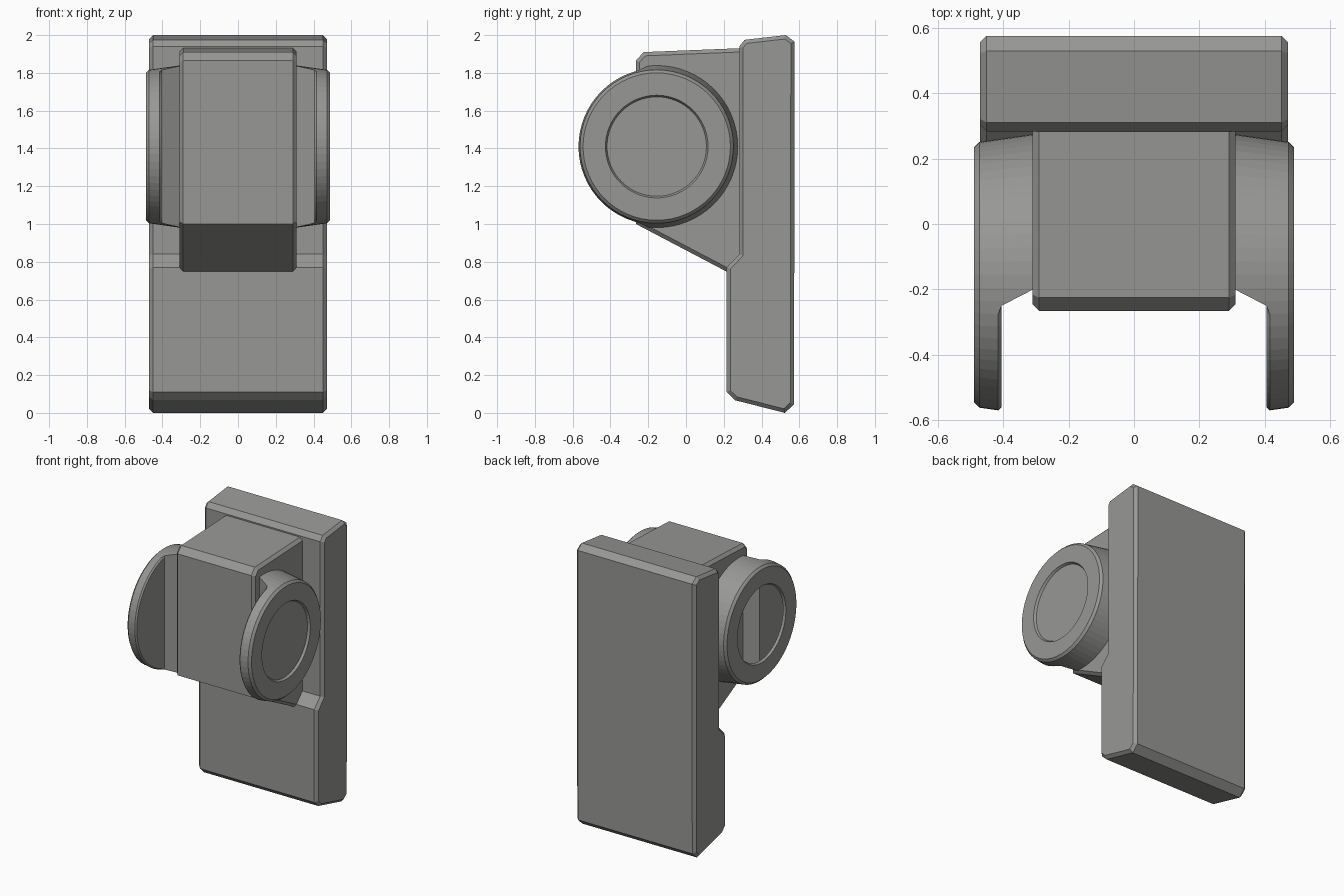
import bpy, bmesh, math
from mathutils import Vector, Matrix

if "Cube" in bpy.data.objects:
    bpy.data.objects.remove(bpy.data.objects["Cube"], do_unlink=True)

grey = bpy.data.materials.new("warm_grey")
grey.use_nodes = True
colour = (0.31, 0.31, 0.30, 1)
grey.diffuse_color = colour
grey.node_tree.nodes["Principled BSDF"].inputs["Base Color"].default_value = colour

AXIS_Y, AXIS_Z = -0.155, 1.41   # centre of the side drums
RIM_X = 0.405                   # inner face of the drum's free rim


def finish(name, bm):
    bmesh.ops.recalc_face_normals(bm, faces=bm.faces)
    mesh = bpy.data.meshes.new(name)
    bm.to_mesh(mesh)
    bm.free()
    mesh.materials.append(grey)
    obj = bpy.data.objects.new(name, mesh)
    bpy.context.scene.collection.objects.link(obj)
    return obj


def prism(name, points, offset, bevel=0.0):
    """Extrude a closed outline along offset, optionally chamfering both end caps."""
    bm = bmesh.new()
    face = bm.faces.new([bm.verts.new(p) for p in points])
    ext = bmesh.ops.extrude_face_region(bm, geom=[face], use_keep_orig=True)
    bmesh.ops.translate(bm, vec=offset,
                        verts=[g for g in ext["geom"] if isinstance(g, bmesh.types.BMVert)])
    bmesh.ops.recalc_face_normals(bm, faces=bm.faces)
    if bevel:
        axis = Vector(offset).normalized()
        caps = [f for f in bm.faces if abs(f.normal.dot(axis)) > 0.99]
        edges = list({e for f in caps for e in f.edges})
        bmesh.ops.bevel(bm, geom=edges, offset=bevel, segments=1,
                        affect='EDGES', profile=0.5)
    return finish(name, bm)


def side_prism(name, outline, half_width, bevel):
    pts = [(-half_width, y, z) for y, z in outline]
    return prism(name, pts, (2 * half_width, 0, 0), bevel)


# Back plate with a stepped front
side_prism("back_plate", [
    (0.215, 0.11), (0.26, 0.067), (0.523, 0.0), (0.572, 0.045), (0.575, 1.965),
    (0.528, 2.0), (0.31, 1.975), (0.282, 1.94), (0.282, 0.84), (0.215, 0.77)], 0.47, 0.02)

# Central housing with a sloping underside
side_prism("housing", [
    (-0.265, 1.0), (0.215, 0.748), (0.32, 0.70), (0.32, 1.932),
    (-0.225, 1.91), (-0.265, 1.865)], 0.31, 0.02)

# Wedge that trims the front of the drum, leaving only its outer rim
cutter = prism("drum_cutter", [
    (0.25, -0.17, 0.8), (RIM_X, -0.25, 0.8), (RIM_X, -0.8, 0.8), (0.25, -0.8, 0.8)], (0, 0, 1.2))
cutter.hide_render = True


def drum(name, side):
    # Tapered drum with a shallow round recess, lathed about the x axis
    profile = [(0.29, 0), (0.29, 0.432), (0.472, 0.406), (0.488, 0.39),
               (0.488, 0.272), (0.472, 0.263), (0.472, 0)]
    bm = bmesh.new()
    verts = [bm.verts.new((x, AXIS_Y, AXIS_Z + r)) for x, r in profile]
    edges = [bm.edges.new(pair) for pair in zip(verts, verts[1:])]
    bmesh.ops.spin(bm, geom=verts + edges, cent=(0, AXIS_Y, AXIS_Z), axis=(1, 0, 0),
                   angle=math.tau, steps=64, use_merge=False, use_duplicate=False)
    bmesh.ops.remove_doubles(bm, verts=bm.verts, dist=1e-4)
    obj = finish(name, bm)

    mod = obj.modifiers.new("trim", 'BOOLEAN')
    mod.operation, mod.solver, mod.object = 'DIFFERENCE', 'EXACT', cutter
    bpy.context.view_layer.update()
    evaluated = obj.evaluated_get(bpy.context.evaluated_depsgraph_get())
    bm = bmesh.new()
    bm.from_mesh(evaluated.to_mesh())
    evaluated.to_mesh_clear()
    obj.modifiers.clear()

    # Chamfer the curved inner edge of the rim
    rim = [e for e in bm.edges
           if all(abs(v.co.x - RIM_X) < 1e-3 and v.co.y < -0.24 for v in e.verts)
           and len(e.link_faces) == 2 and e.calc_face_angle() > 0.5
           and max(math.hypot(v.co.y - AXIS_Y, v.co.z - AXIS_Z) for v in e.verts) > 0.39
           and abs(e.verts[0].co.z - e.verts[1].co.z) < 0.3]
    bmesh.ops.bevel(bm, geom=rim, offset=0.01, segments=1, affect='EDGES', profile=0.5)

    # One drum is open and hollow: drop its recess floor
    if side < 0:
        floor = [f for f in bm.faces
                 if all(abs(v.co.x - 0.472) < 1e-3
                        and math.hypot(v.co.y - AXIS_Y, v.co.z - AXIS_Z) < 0.27 for v in f.verts)]
        bmesh.ops.delete(bm, geom=floor, context='FACES')
        bmesh.ops.transform(bm, matrix=Matrix.Scale(-1, 4, (1, 0, 0)), verts=bm.verts)
        bmesh.ops.reverse_faces(bm, faces=bm.faces)
    bm.to_mesh(obj.data)
    bm.free()


drum("left_drum", 1)
drum("right_drum", -1)
bpy.data.objects.remove(cutter, do_unlink=True)
